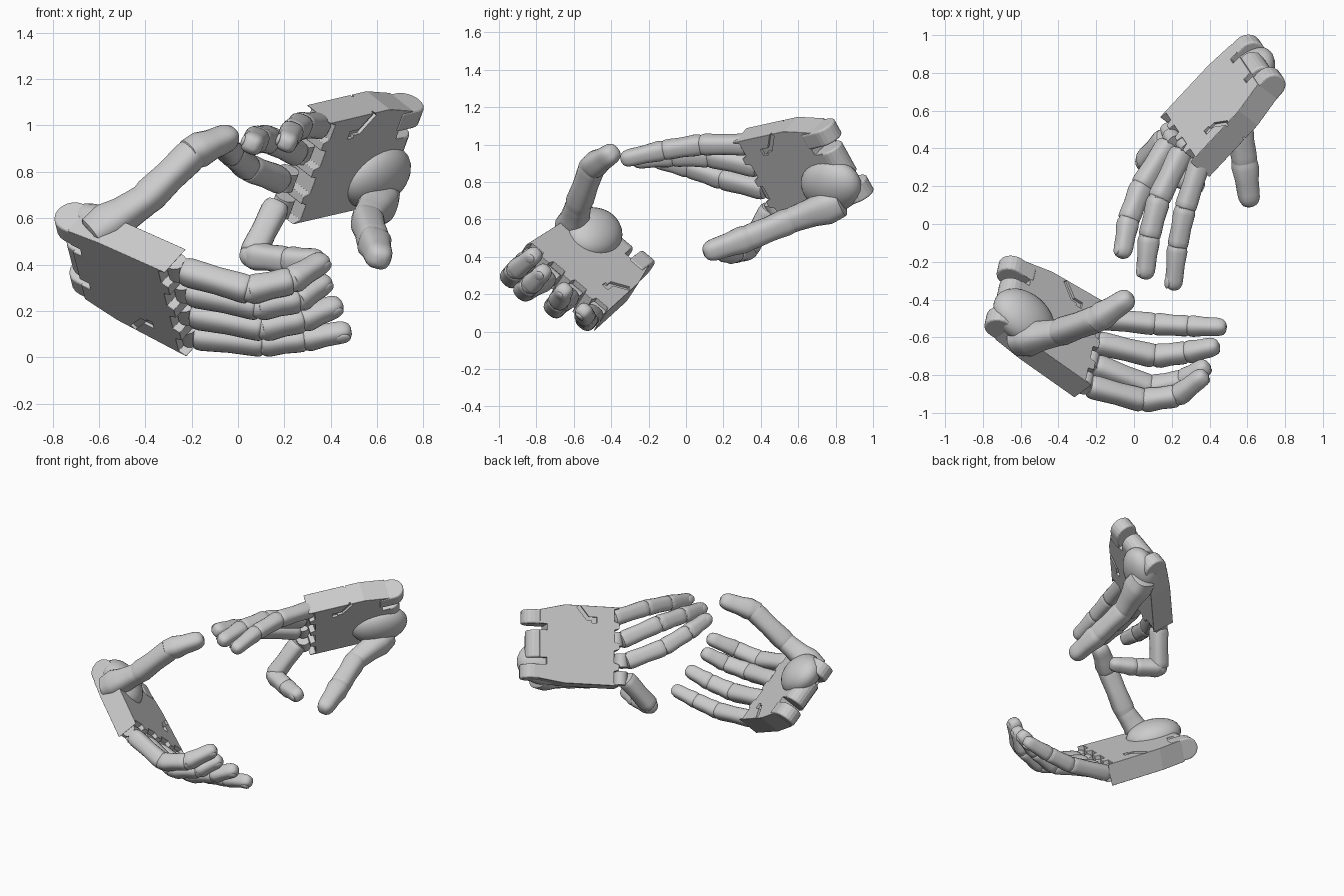
import bpy, bmesh, math
from mathutils import Vector, Matrix

if "Cube" in bpy.data.objects:
    bpy.data.objects.remove(bpy.data.objects["Cube"])


def make(name, bm):
    bmesh.ops.recalc_face_normals(bm, faces=bm.faces)
    me = bpy.data.meshes.new(name)
    bm.to_mesh(me)
    bm.free()
    ob = bpy.data.objects.new(name, me)
    bpy.context.collection.objects.link(ob)
    return ob


def loft(name, rings):
    """Skin closed rings of points and cap both ends."""
    bm = bmesh.new()
    vs = [[bm.verts.new(p) for p in r] for r in rings]
    for a, b in zip(vs, vs[1:]):
        for i in range(len(a)):
            j = (i + 1) % len(a)
            bm.faces.new((a[i], a[j], b[j], b[i]))
    bm.faces.new(vs[0][::-1])
    bm.faces.new(vs[-1])
    return make(name, bm)


def prism(name, o, ax, ay, az, pts, a, b, bevel=0.0):
    """Extrude a flat profile (in ax, ay) from a to b along az."""
    ob = loft(name, [[o + ax * x + ay * y + az * h for x, y in pts] for h in (a, b)])
    if bevel:
        m = ob.modifiers.new("bevel", 'BEVEL')
        m.width, m.segments = bevel, 3
        m.limit_method = 'ANGLE'
        m.angle_limit = math.radians(40)
    return ob


def phalanx(name, p, q, r0, r1, side, tip=False, gap=True):
    """Tapered bone with a softly squared section and rounded ends."""
    d = (q - p).normalized()
    s = (side - d * side.dot(d)).normalized()
    t = s.cross(d)
    length = (q - p).length
    g = 0 if gap else .4
    ends = [((-.2 - g) * r0, .72, r0), ((-.12 - g) * r0, .9, r0), (.12 * r0, 1.0, r0), (.5 * r0, 1.05, r0),
            (length * .5, .98, (r0 + r1) / 2), (length - .7 * r1, 1.04, r1)]
    if tip:
        ends += [(length - .2 * r1, 1.0, r1), (length + .2 * r1, .88, r1),
                 (length + .5 * r1, .68, r1), (length + .68 * r1, .36, r1)]
    else:
        ends += [(length - .2 * r1, 1.02, r1), (length + (g - .02) * r1, .92, r1), (length + (g + .06) * r1, .72, r1)]
    rings = []
    for x, k, r in ends:
        ring = []
        for i in range(24):
            a = 2 * math.pi * i / 24
            c, n = math.cos(a), math.sin(a)
            f = (abs(c) ** 2.8 + abs(n) ** 2.8) ** (-1 / 2.8)
            ring.append(p + d * x + (s * c + t * n) * (k * r * f))
        rings.append(ring)
    return loft(name, rings)


def ellipsoid(name, o, axes, radii):
    bm = bmesh.new()
    bmesh.ops.create_uvsphere(bm, u_segments=28, v_segments=16, radius=1)
    m = Matrix([axes[i] * radii[i] for i in range(3)]).transposed().to_4x4()
    m.translation = o
    bmesh.ops.transform(bm, matrix=m, verts=bm.verts)
    return make(name, bm)


def hand(tag, sign, wrist, thumb, fingers):
    fingers = {k: [Vector(p) for p in v] for k, v in fingers.items()}
    thumb = [Vector(p) for p in thumb]
    ind, pin = fingers["index"][0], fingers["little"][0]
    o = (ind + pin) / 2
    u = (o - Vector(wrist)).normalized()
    v = (ind - pin)
    v = (v - u * v.dot(u)).normalized()
    n = v.cross(u) * sign          # points out of the palm
    half = (ind - pin).length / 2
    step = half * 2 / 3

    # palm plate: toothed at the knuckles, slotted at the wrist
    pts = [(-.57, -.225), (-.40, -.265), (-.02, -half - .055)]
    for i in range(4):
        c = -half + step * i
        pts += [(-.025, c - .05), (-.06, c - .04), (-.06, c + .04), (-.025, c + .05)]
    pts += [(-.02, half + .055), (-.40, .26), (-.57, .235),
            (-.57, .14), (-.52, .14), (-.52, .095), (-.57, .095),
            (-.57, -.09), (-.52, -.09), (-.52, -.13), (-.57, -.13)]
    palm = prism(tag + "_palm", o, u, v, n, pts, -.08, .07, .012)

    # stepped seam notches on both faces of the palm, near the little finger
    seam = [(-.30, -.27), (-.235, -.19), (-.18, -.19), (-.18, -.15), (-.215, -.15),
            (-.215, -.165), (-.25, -.165), (-.32, -.25)]
    for face, (a, b) in (("palm", (.055, .12)), ("back", (-.12, -.066))):
        cut = prism(tag + "_seam_cutter_" + face, o, u, v, n, seam, a, b)
        cut.hide_render = True
        cut.display_type = 'WIRE'
        m = palm.modifiers.new("seam", 'BOOLEAN')
        m.operation, m.object, m.solver = 'DIFFERENCE', cut, 'EXACT'

    # round-ended wrist hinge prongs
    for i, (a, b, r, end) in enumerate(((-.225, -.13, .075, -.605), (-.09, .095, .07, -.58),
                                        (.14, .235, .08, -.605))):
        prof = [(-.50, -r), (-.50, r)]
        prof += [(end - r * math.sin(t), r * math.cos(t))
                 for t in [math.pi * k / 10 for k in range(11)]]
        prism(f"{tag}_wrist_prong_{i}", o, u, n, v, prof, a, b, .012)

    # thumb mound and thumb
    ellipsoid(tag + "_thumb_mound", o + u * -.50 + v * .11 + n * .05, (u, v, n), (.19, .15, .105))
    for i, (r0, r1) in enumerate(((.085, .064), (.066, .064), (.067, .055))):
        phalanx(f"{tag}_thumb_{i}", thumb[i], thumb[i + 1], r0, r1, v, i == 2, False)

    # fingers with hinge pins, joints and nails
    for k, p in fingers.items():
        w = .93 if k == "little" else 1
        for i, (r0, r1) in enumerate(((.056, .056), (.056, .053), (.053, .046))):
            phalanx(f"{tag}_{k}_{i}", p[i], p[i + 1], r0 * w, r1 * w, v, i == 2)
            if i:
                ellipsoid(f"{tag}_{k}_joint_{i}", p[i], (u, v, n), [r0 * w * .96] * 3)
        disc = [(.045 * math.cos(t), .045 * math.sin(t))
                for t in [math.pi * j / 8 for j in range(16)]]
        prism(f"{tag}_{k}_hinge", p[0] - u * .04, u, n, v, disc, -.045, .045)
        d = (p[3] - p[2]).normalized()
        s = (v - d * v.dot(d)).normalized()
        back = s.cross(d) * -sign
        ellipsoid(f"{tag}_{k}_nail", p[3] - d * .012 + back * .038, (d, s, back), (.034, .027, .012))


hand("lower_hand", 1, (-.765, -.325, .505),
     [(-.59, -.61, .55), (-.40, -.575, .68), (-.19, -.50, .885), (-.04, -.40, .95)],
     {"index": [(-.23, -.86, .37), (.05, -.935, .29), (.23, -.91, .33), (.36, -.81, .41)],
      "middle": [(-.20, -.75, .28), (.09, -.865, .22), (.26, -.83, .25), (.37, -.76, .32)],
      "ring": [(-.19, -.63, .185), (.11, -.70, .13), (.28, -.68, .165), (.42, -.65, .22)],
      "little": [(-.18, -.50, .09), (.11, -.53, .06), (.29, -.54, .08), (.46, -.545, .11)]})

hand("upper_hand", -1, (.68, .845, .92),
     [(.61, .79, .68), (.555, .56, .595), (.585, .33, .50), (.61, .13, .43)],
     {"index": [(.165, .45, .65), (.06, .33, .44), (.21, .26, .42), (.34, .20, .42)],
      "middle": [(.18, .42, .765), (.04, .20, .82), (-.03, .02, .88), (-.06, -.15, .92)],
      "ring": [(.25, .38, .885), (.13, .13, .94), (.08, -.07, .94), (.06, -.26, .92)],
      "little": [(.35, .33, 1.0), (.27, .08, 1.0), (.23, -.12, .97), (.21, -.32, .925)]})

# smooth shading with sharp edges kept; the planar palms stay flat
bpy.ops.object.select_all(action='DESELECT')
for ob in bpy.data.objects:
    ob.select_set(not ob.name.endswith("_palm") and "cutter" not in ob.name and "prong" not in ob.name)
    bpy.context.view_layer.objects.active = bpy.data.objects["lower_hand_thumb_mound"]
bpy.ops.object.shade_smooth_by_angle(angle=math.radians(40))
